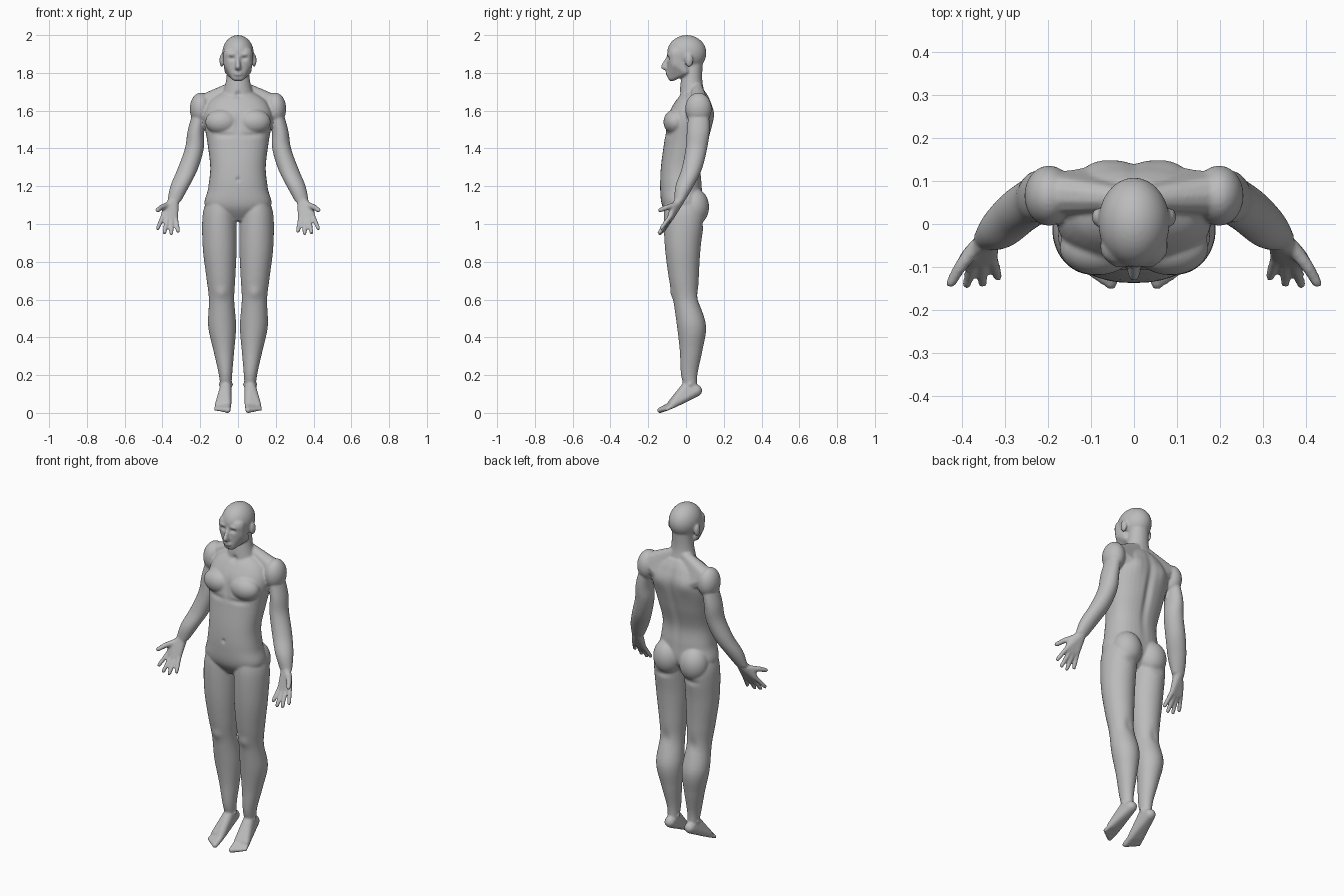
import bpy
import bmesh
import math
from mathutils import Matrix, Vector

default_cube = bpy.data.objects.get("Cube")
if default_cube:
    bpy.data.objects.remove(default_cube, do_unlink=True)

body_mesh = bpy.data.meshes.new("body_parts")
bm = bmesh.new()

# Points of a unit ball, reused by every hull
ball = bmesh.new()
bmesh.ops.create_icosphere(ball, subdivisions=2, radius=1)
ball_points = [vert.co.copy() for vert in ball.verts]
ball.free()


def catmull(a, b, c, d, t):
    """Smooth value between b and c."""
    curve = t * (3 * (b - c) + d - a) + 2 * a - 5 * b + 4 * c - d
    return b + t * (c - a + t * curve) / 2


def loft(*rows, side=1, power=2, sides=36, steps=6):
    """Closed skin over level rings given as (x, y, z, half width, half depth)."""
    padded = [rows[0], *rows, rows[-1]]
    smooth_rows = []
    for near in zip(padded, padded[1:], padded[2:], padded[3:]):
        for step in range(steps):
            smooth_rows.append([catmull(*values, step / steps) for values in zip(*near)])
    smooth_rows.append(rows[-1])
    rings = []
    for x, y, z, half_width, half_depth in smooth_rows:
        ring = []
        for k in range(sides):
            angle = math.tau * k / sides
            c, s = math.cos(angle), math.sin(angle)
            c = math.copysign(abs(c) ** (2 / power), c)
            s = math.copysign(abs(s) ** (2 / power), s)
            ring.append(bm.verts.new((side * x + half_width * c, y + half_depth * s, z)))
        rings.append(ring)
    for low, high in zip(rings, rings[1:]):
        for k in range(sides):
            bm.faces.new((low[k - 1], low[k], high[k], high[k - 1]))
    bm.faces.new(rings[0])
    bm.faces.new(rings[-1])


def hull(*balls, mirrors=(1,)):
    """Convex skin around balls given as (x, y, z, radius)."""
    verts = []
    for mirror in mirrors:
        for x, y, z, radius in balls:
            centre = Vector((mirror * x, y, z))
            verts += [bm.verts.new(centre + point * radius) for point in ball_points]
    bmesh.ops.convex_hull(bm, input=verts)
    spare = [vert for vert in verts if vert.is_valid and not vert.link_faces]
    bmesh.ops.delete(bm, geom=spare, context="VERTS")


def ellipsoid(centre, radii, side=1):
    x, y, z = centre
    place = Matrix.Translation((side * x, y, z)) @ Matrix.Diagonal((*radii, 1))
    bmesh.ops.create_icosphere(bm, subdivisions=4, radius=1, matrix=place)


# Torso from crotch to collar
loft((0, -.02, 1.015, .05, .05), (0, -.02, 1.09, .172, .104), (0, -.026, 1.19, .158, .111),
     (0, -.026, 1.3, .147, .107), (0, 0, 1.43, .162, .116), (0, .026, 1.57, .182, .121),
     (0, .037, 1.65, .15, .093), (0, .045, 1.7, .08, .06), power=2.3)

# Neck
loft((0, .04, 1.63, .1, .08), (0, .03, 1.75, .065, .058), (0, .04, 1.87, .055, .05))

# Skull, then the face from brow to chin with the jaw corners
ellipsoid((0, .004, 1.905), (.083, .104, .095))
hull((.035, -.053, 1.9, .045), (.043, -.052, 1.85, .035), (.012, -.075, 1.777, .022),
     (.05, -.005, 1.81, .022), mirrors=(-1, 1))

# Nose and lips
hull((0, -.095, 1.885, .009), (0, -.121, 1.832, .013), (0, -.1, 1.825, .017))
ellipsoid((0, -.096, 1.796), (.025, .015, .011))

for side in (-1, 1):
    # Brow and ear
    ellipsoid((.031, -.086, 1.898), (.026, .017, .01), side)
    ellipsoid((.085, .016, 1.866), (.013, .021, .035), side)

    # Trapezius, shoulder cap, chest muscle and buttock
    hull((.04, .06, 1.72, .03), (.185, .07, 1.635, .052), (.08, .08, 1.58, .05), mirrors=[side])
    ellipsoid((.198, .066, 1.61), (.057, .07, .085), side)
    ellipsoid((.085, -.055, 1.54), (.088, .064, .068), side)
    ellipsoid((.085, .042, 1.09), (.083, .08, .1), side)

    # Arm from wrist to shoulder
    loft((.338, -.035, 1.12, .036, .027), (.308, -.008, 1.2, .05, .048),
         (.267, .03, 1.29, .054, .054), (.231, .055, 1.4, .05, .057),
         (.222, .065, 1.5, .043, .06), (.19, .068, 1.64, .035, .05), side=side)

    # Fingers fan out from index to little, the middle ones reaching lower
    palm = [(.337, -.034, 1.125, .026), (.385, -.07, 1.083, .016)]
    for i in range(4):
        across = i / 3
        arch = Vector((0, -.01, -.014)) * math.sin(math.pi * across)
        knuckle = Vector((.397, -.083, 1.04)).lerp((.33, -.077, 1.032), across) + arch
        tip = Vector((.425, -.13, .978)).lerp((.317, -.122, .963), across) + arch * 1.5
        hull((*knuckle, .013), (*tip, .011), mirrors=[side])
        palm.append((*knuckle, .013))
    hull(*palm, mirrors=[side])

    # Thumb
    thumb_joint = (.405, -.1, 1.088, .015)
    hull((.37, -.055, 1.1, .018), thumb_joint, mirrors=[side])
    hull(thumb_joint, (.426, -.137, 1.073, .012), mirrors=[side])

    # Leg from ankle to hip, with the ankle bones
    loft((.064, .03, .11, .028, .03), (.066, .017, .2, .035, .043), (.075, .027, .33, .055, .06),
         (.084, .029, .46, .074, .077), (.087, 0, .6, .067, .068), (.091, -.012, .72, .077, .08),
         (.097, -.017, .88, .09, .095), (.098, -.01, 1.05, .089, .108),
         (.09, -.015, 1.15, .065, .09), side=side)
    ellipsoid((.064, .022, .15), (.039, .016, .018), side)

    # Foot pointing down, and toes shrinking outward
    hull((.065, .055, .118, .032), (.065, .005, .135, .032), (.056, -.08, .044, .022),
         (.103, -.07, .044, .02), mirrors=[side])
    for i in range(5):
        size = .016 - .0015 * i
        hull((.055 + .013 * i, -.08 + .004 * i, .04, size + .003),
             (.054 + .016 * i, -.137 + .009 * i, size - .002 + .003 * i, size), mirrors=[side])

bmesh.ops.recalc_face_normals(bm, faces=bm.faces)
bm.to_mesh(body_mesh)
bm.free()
body = bpy.data.objects.new("body", body_mesh)
bpy.context.collection.objects.link(body)

# Fuse all parts into one smooth skin
fuse = body.modifiers.new("fuse", "REMESH")
fuse.mode = "VOXEL"
fuse.voxel_size = .0065
relax = body.modifiers.new("relax", "SMOOTH")
relax.factor = .5
relax.iterations = 3
bpy.context.view_layer.update()
graph = bpy.context.evaluated_depsgraph_get()
skin = bpy.data.meshes.new_from_object(body.evaluated_get(graph))
body.modifiers.clear()
body.data = skin
skin.name = "body_skin"


def stroke(centre, reach, push):
    """Press the skin backward (or forward when negative), alike on both sides."""
    for vert in skin.vertices:
        x, y, z = vert.co
        offsets = [(p - c) / r for p, c, r in zip((abs(x), y, z), centre, reach)]
        vert.co.y += push * math.exp(-sum(offset * offset for offset in offsets))


# Eye sockets and mouth line
stroke((.031, -.1, 1.877), (.017, .03, .01), .011)
stroke((0, -.11, 1.796), (.02, .02, .005), .005)
# Throat notch, breastbone, fold under the chest, navel
stroke((0, -.05, 1.685), (.016, .04, .016), .012)
stroke((0, -.12, 1.54), (.014, .04, .06), .007)
stroke((.08, -.115, 1.47), (.06, .04, .014), .007)
stroke((0, -.138, 1.235), (.009, .03, .011), .008)
# Spine groove, shoulder blades, fold under the buttocks
stroke((0, .13, 1.43), (.02, .08, .2), -.013)
stroke((.09, .15, 1.58), (.045, .05, .06), .009)
stroke((.09, .11, 1), (.05, .04, .016), -.008)
# Kneecaps and knee hollows
stroke((.088, -.07, .635), (.03, .03, .03), -.007)
stroke((.088, .065, .61), (.025, .03, .04), -.007)
skin.shade_smooth()

# Plain grey skin
grey = bpy.data.materials.new("plain_grey")
grey.use_nodes = True
colour = (.5, .5, .5, 1)
grey.diffuse_color = colour
grey.node_tree.nodes["Principled BSDF"].inputs["Base Color"].default_value = colour
skin.materials.clear()
skin.materials.append(grey)
